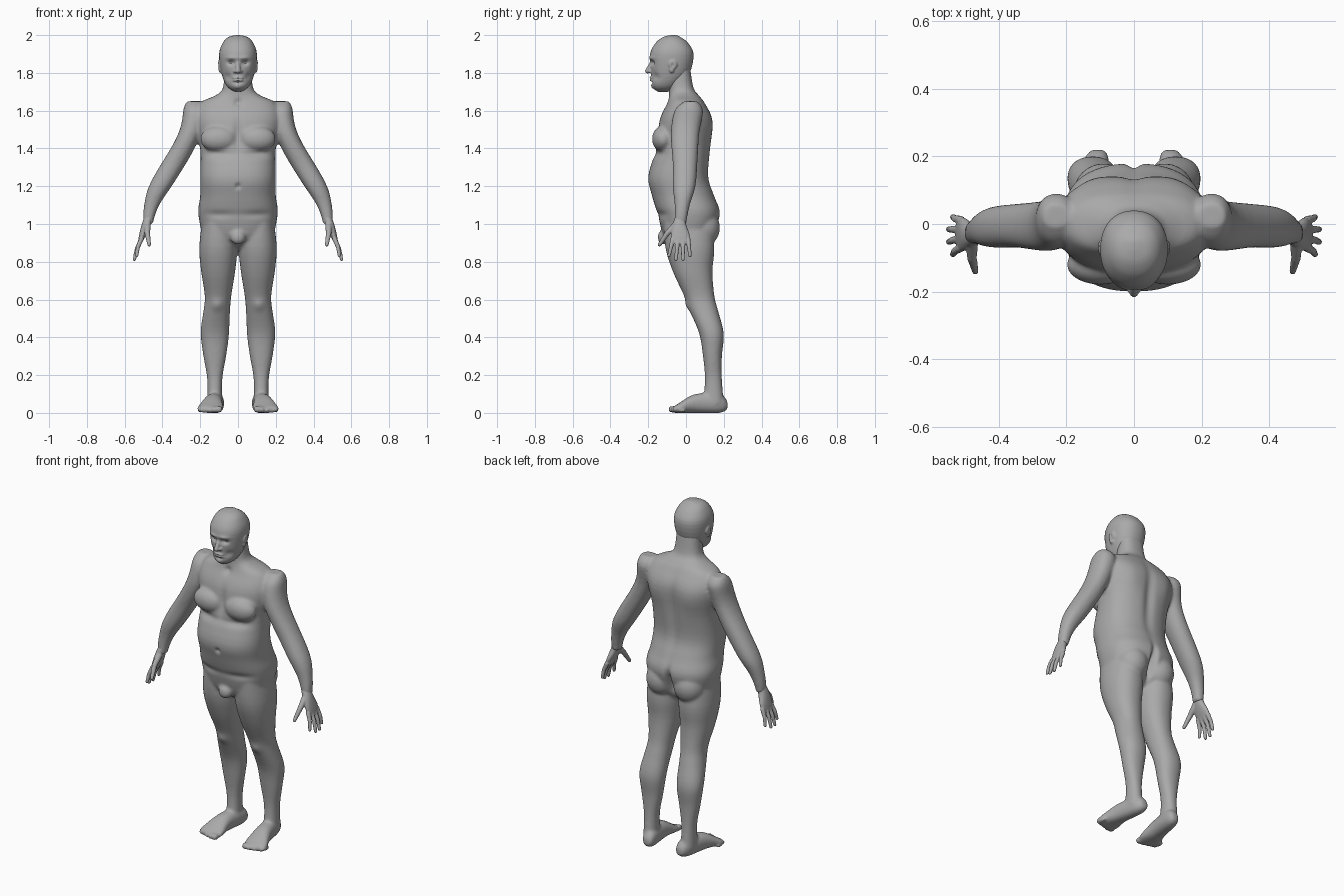
import bpy, bmesh, math
from mathutils import Matrix, Vector

cube = bpy.data.objects.get("Cube")
if cube:
    bpy.data.objects.remove(cube, do_unlink=True)

skin = bpy.data.materials.new("plain grey")
skin.use_nodes = True
GREY = (0.4, 0.4, 0.4, 1)
skin.diffuse_color = GREY
skin.node_tree.nodes["Principled BSDF"].inputs["Base Color"].default_value = GREY
SIDES = (1, -1)


def ease(t):
    """Smooth step from zero to one."""
    t = min(max(t, 0), 1)
    return t * t * (3 - 2 * t)


def spline(rows, steps=4):
    """Catmull-Rom interpolation of cross-section rows."""
    padded = [rows[0], *rows, rows[-1]]
    smooth_rows = []
    for before, start, end, after in zip(padded, padded[1:], padded[2:], padded[3:]):
        for step in range(steps):
            t = step / steps
            smooth_rows.append([
                q + t / 2 * (r - p + t * (2 * p - 5 * q + 4 * r - s + t * (3 * (q - r) + s - p)))
                for p, q, r, s in zip(before, start, end, after)])
    return smooth_rows + [rows[-1]]


def signed_power(value, exponent):
    return math.copysign(abs(value) ** exponent, value)


def loft(bm, rows, centre=lambda position: 0, side=1, lengthwise=False, squareness=2.2, count=48):
    """Rows hold: position along the part, low edge, high edge, half width."""
    rings = []
    for position, low, high, half in spline(rows):
        ring = []
        for index in range(count):
            angle = math.tau * index / count
            x = centre(position) + half * signed_power(math.cos(angle), 2 / squareness)
            depth = (low + high + (high - low) * signed_power(math.sin(angle), 2 / squareness)) / 2
            tail = (position, depth) if lengthwise else (depth, position)
            ring.append(bm.verts.new((x * side, *tail)))
        rings.append(ring)
    for lower, upper in zip(rings, rings[1:]):
        for index in range(count):
            bm.faces.new((lower[index - 1], lower[index], upper[index], upper[index - 1]))
    bm.faces.new(rings[0])
    bm.faces.new(rings[-1])


def ball(bm, centre, size, side=1):
    x, y, z = centre
    placing = Matrix.Translation((x * side, y, z)) @ Matrix.Diagonal((*size, 1))
    bmesh.ops.create_uvsphere(bm, u_segments=24, v_segments=14, radius=1, matrix=placing)


def tube(bm, points, thick, thin, side=1):
    """Rounded tube through the joints, tapering evenly."""
    joints = [Vector((x * side, y, z)) for x, y, z in points]
    last = len(joints) - 1
    radii = [thick + (thin - thick) * index / last for index in range(last + 1)]
    for joint, radius in zip(joints, radii):
        ball(bm, joint, (radius, radius, radius))
    for start, end, first, second in zip(joints, joints[1:], radii, radii[1:]):
        along = end - start
        turn = along.to_track_quat("Z", "Y").to_matrix().to_4x4()
        bmesh.ops.create_cone(bm, cap_ends=True, segments=20, radius1=first, radius2=second,
                              depth=along.length, matrix=Matrix.Translation((start + end) / 2) @ turn)


def fuse(name, bm, voxel, softness):
    """Merge overlapping pieces into one smooth skin."""
    bmesh.ops.recalc_face_normals(bm, faces=bm.faces)
    mesh = bpy.data.meshes.new(name)
    bm.to_mesh(mesh)
    bm.free()
    part = bpy.data.objects.new(name, mesh)
    bpy.context.scene.collection.objects.link(part)
    merge = part.modifiers.new("merge", "REMESH")
    merge.mode, merge.voxel_size = "VOXEL", voxel
    soften = part.modifiers.new("soften", "SMOOTH")
    soften.factor, soften.iterations = 0.5, softness
    bpy.context.view_layer.update()
    evaluated = part.evaluated_get(bpy.context.evaluated_depsgraph_get())
    baked = bpy.data.meshes.new_from_object(evaluated)
    part.modifiers.clear()
    part.data = baked
    baked.materials.clear()
    baked.materials.append(skin)
    baked.polygons.foreach_set("use_smooth", [True] * len(baked.polygons))
    return part


def sculpt(part, at, reach, push=(0, 0)):
    """Soft brush on both sides: push sideways and along y, fading with distance."""
    for side in SIDES if at[0] else (1,):
        for vertex in part.data.vertices:
            offsets = (vertex.co.x * side - at[0], vertex.co.y - at[1], vertex.co.z - at[2])
            distance = sum((offset / size) ** 2 for offset, size in zip(offsets, reach))
            if distance < 6:
                fade = math.exp(-distance)
                vertex.co.x += push[0] * side * fade
                vertex.co.y += push[1] * fade
    part.data.update()


# Torso and neck
bm = bmesh.new()
loft(bm, [
    (.86, -.03, .06, .05), (.92, -.11, .13, .17), (1.05, -.15, .18, .21), (1.15, -.18, .15, .2),
    (1.25, -.2, .12, .2), (1.4, -.16, .13, .2), (1.55, -.14, .14, .23), (1.64, -.1, .1, .2),
    (1.68, -.09, .07, .12), (1.72, -.09, .04, .08), (1.84, -.09, .02, .07)], squareness=2.4)
ball(bm, (0, -.12, .93), (.04, .03, .04))

for side in SIDES:
    # Chest and buttock
    ball(bm, (.1, -.12, 1.45), (.1, .06, .07), side)
    ball(bm, (.09, .09, .98), (.09, .09, .1), side)
    # Arm
    loft(bm, [
        (1.65, -.01, .06, .04), (1.6, -.06, .09, .06), (1.48, -.08, .07, .06),
        (1.32, -.07, .06, .065), (1.2, -.07, .05, .06), (1.1, -.06, .02, .04), (1, -.06, 0, .025)],
        lambda z: .23 + .245 * ease((1.6 - z) / .6), side)
    # Leg
    loft(bm, [
        (1.05, -.12, .13, .08), (.88, -.11, .15, .1), (.75, -.07, .14, .09), (.62, -.01, .15, .07),
        (.54, .02, .17, .07), (.42, .07, .2, .075), (.3, .09, .19, .06), (.18, .1, .19, .04),
        (.05, .09, .2, .04)], lambda z: .105 + .018 * ease((.65 - z) / .25), side)
    # Foot and toes
    loft(bm, [
        (.22, .02, .06, .02), (.18, 0, .1, .04), (.05, 0, .1, .05), (-.04, 0, .05, .07),
        (-.07, 0, .03, .06)], lambda y: .14 - .15 * y, side, lengthwise=True)
    for toe in range(5):
        radius = .019 - .002 * toe
        ball(bm, (.1 + .026 * toe, -.072 + .003 * toe * toe, radius), (radius, .024, radius), side)
body = fuse("body", bm, voxel=.008, softness=8)

# Spine groove, cleft and shoulder blades
sculpt(body, at=(0, .14, 1.4), reach=(.03, .08, .2), push=(0, -.014))
sculpt(body, at=(0, .17, .98), reach=(.016, .09, .08), push=(0, -.05))
sculpt(body, at=(.12, .13, 1.5), reach=(.06, .06, .09), push=(0, .008))
# Chest crease, breastbone, navel and belly fold
sculpt(body, at=(.1, -.16, 1.37), reach=(.08, .06, .02), push=(0, .012))
sculpt(body, at=(0, -.16, 1.47), reach=(.02, .06, .08), push=(0, .012))
sculpt(body, at=(0, -.19, 1.2), reach=(.012, .03, .014), push=(0, .014))
sculpt(body, at=(.11, -.14, 1.05), reach=(.09, .05, .02), push=(0, .009))
# Throat hollow and kneecaps
sculpt(body, at=(0, -.09, 1.64), reach=(.02, .03, .02), push=(0, .014))
sculpt(body, at=(.11, .01, .57), reach=(.03, .04, .03), push=(0, -.01))

# Hands
for side, name in zip(SIDES, ("left_hand", "right_hand")):
    bm = bmesh.new()
    loft(bm, [(1.06, -.05, -.01, .022), (1, -.07, 0, .024), (.94, -.08, .02, .018),
              (.9, -.07, .01, .01)], lambda z: .52 - .35 * (z - .9), side)
    for finger in range(4):
        shorter = (finger - 1.5) ** 2
        base = Vector((.512, -.07 + .027 * finger, .92))
        tip = Vector((.55 - .006 * shorter, -.09 + .037 * finger, .81 + .01 * shorter))
        knuckle = base.lerp(tip, .5) + Vector((.006, 0, 0))
        tube(bm, (base, knuckle, tip), thick=.013, thin=.009, side=side)
    tube(bm, ((.48, -.05, 1), (.48, -.1, .95), (.47, -.14, .89)), thick=.019, thin=.01, side=side)
    fuse(name, bm, voxel=.004, softness=5)

# Head with nose, lips and chin
bm = bmesh.new()
loft(bm, [
    (1.7, -.15, -.09, .02), (1.73, -.18, -.04, .06), (1.8, -.185, .02, .088), (1.9, -.19, .04, .1),
    (1.96, -.16, .01, .08), (1.99, -.12, -.03, .05), (2, -.08, -.05, .01)])
tube(bm, ((0, -.18, 1.86), (0, -.203, 1.81)), thick=.009, thin=.014)
for lip in (1.773, 1.761):
    ball(bm, (0, -.183, lip), (.028, .011, .007))
ball(bm, (0, -.166, 1.733), (.026, .019, .019))
for side in SIDES:
    # Nostril, ear and ear lobe
    ball(bm, (.014, -.19, 1.808), (.011, .013, .009), side)
    ball(bm, (.097, -.07, 1.845), (.012, .023, .026), side)
    ball(bm, (.094, -.076, 1.82), (.01, .014, .02), side)
head = fuse("head", bm, voxel=.0045, softness=4)

# Eye sockets, brows, cheek hollows and ear hollows
sculpt(head, at=(.036, -.18, 1.853), reach=(.02, .04, .013), push=(0, .018))
sculpt(head, at=(.035, -.18, 1.88), reach=(.03, .04, .01), push=(0, -.007))
sculpt(head, at=(.055, -.16, 1.78), reach=(.02, .04, .02), push=(-.004, .006))
sculpt(head, at=(.11, -.07, 1.84), reach=(.012, .011, .016), push=(-.009, 0))
# Mouth line and hollow under the lip
sculpt(head, at=(0, -.18, 1.767), reach=(.03, .03, .005), push=(0, .006))
sculpt(head, at=(0, -.18, 1.75), reach=(.025, .03, .008), push=(0, .007))

# Closed eyelids
bm = bmesh.new()
for side in SIDES:
    ball(bm, (.036, -.154, 1.853), (.018, .014, .011), side)
fuse("eyelids", bm, voxel=.0025, softness=2)
